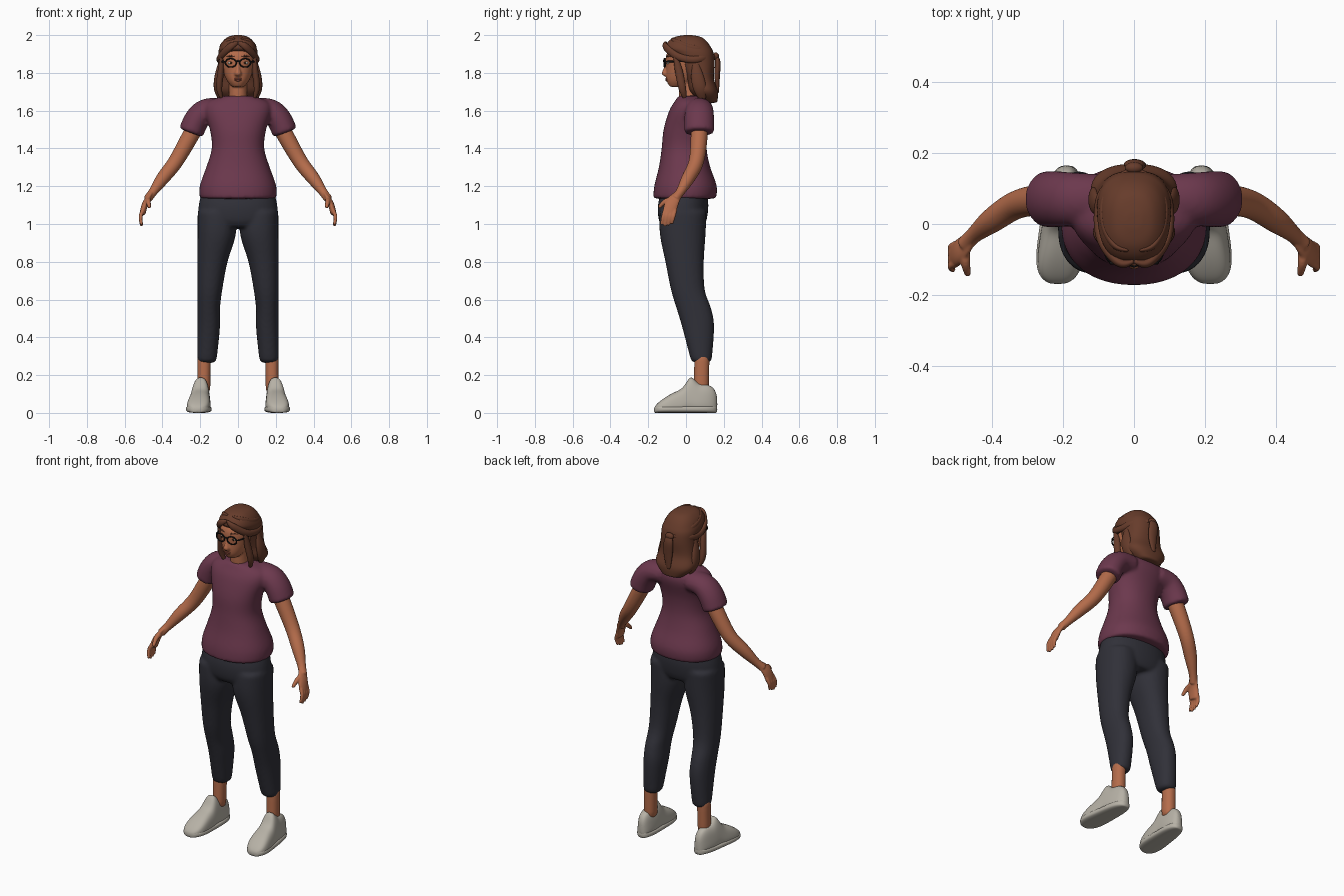
import bpy, bmesh, math
from mathutils import Vector

cube = bpy.data.objects.get("Cube")
if cube:
    bpy.data.objects.remove(cube)


def material(name, red, green, blue):
    mat = bpy.data.materials.new(name)
    mat.diffuse_color = (red, green, blue, 1)
    mat.use_nodes = True
    mat.node_tree.nodes["Principled BSDF"].inputs["Base Color"].default_value = mat.diffuse_color
    return mat


SKIN = material("warm skin", .46, .15, .07)
HAIR = material("brown hair", .135, .045, .024)
SHIRT = material("plum cloth", .15, .04, .075)
CHARCOAL = material("charcoal cloth", .03, .03, .04)
CANVAS = material("pale grey shoe", .47, .44, .38)
BLACK = material("black frame", .01, .01, .01)
WHITE = material("eye white", .7, .66, .6)
IRIS = material("dark iris", .04, .02, .01)
LIP = material("lip", .3, .08, .05)


def spline(rows, steps=4):
    """Pass a smooth curve through every row of values."""
    pts = [Vector(row) for row in rows]
    padded = [pts[0]] + pts + [pts[-1]]
    result = []
    for a, b, c, d in zip(padded, padded[1:], padded[2:], padded[3:]):
        for step in range(steps):
            t = step / steps
            result.append((b * 2 + (c - a) * t + (a * 2 - b * 5 + c * 4 - d) * t * t
                           + (b * 3 - a - c * 3 + d) * t * t * t) / 2)
    return result + [pts[-1]]


def loft(bm, frames, sides, power, mirror):
    """Skin superellipse sections given as centre, first axis, second axis."""
    def bulge(value):
        return math.copysign(abs(value) ** (2 / power), value)

    rings = []
    for centre, u, v in frames:
        ring = []
        for i in range(sides):
            angle = math.tau * (i + .5) / sides
            co = centre + u * bulge(math.cos(angle)) + v * bulge(math.sin(angle))
            ring.append(bm.verts.new((co.x * mirror, co.y, co.z)))
        rings.append(ring)
    for low, high in zip(rings, rings[1:]):
        for i in range(sides):
            j = (i + 1) % sides
            bm.faces.new((low[i], low[j], high[j], high[i]))
    bm.faces.new(rings[0])
    bm.faces.new(rings[-1])


def stack(bm, rows, outer=None, mirror=1, sides=24, power=2.2):
    """Level sections: height, half width, front, back; outer fixes the outside edge."""
    frames = []
    for z, width, front, back in spline(rows):
        x = outer - width if outer else 0
        frames.append((Vector((x, (front + back) / 2, z)), Vector((width, 0, 0)),
                       Vector((0, (back - front) / 2, 0))))
    loft(bm, frames, sides, power, mirror)


def limb(bm, rows, flat=1, mirror=1, sides=12, wide=(0, 1, 0)):
    """Sections square to a path: x, y, z, radius; flat thins them across the wide axis."""
    pts = spline(rows)
    frames = []
    for i, row in enumerate(pts):
        tangent = Vector(pts[min(i + 1, len(pts) - 1)][:3]) - Vector(pts[max(i - 1, 0)][:3])
        tangent.normalize()
        u = Vector(wide)
        u = (u - tangent * u.dot(tangent)).normalized()
        frames.append((Vector(row[:3]), u * row[3], tangent.cross(u) * row[3] * flat))
    loft(bm, frames, sides, 2, mirror)


def finish(name, bm, mat, voxel=0):
    """Make a smooth object; a voxel size merges overlapping pieces."""
    bmesh.ops.recalc_face_normals(bm, faces=bm.faces[:])
    for face in bm.faces:
        face.smooth = True
    mesh = bpy.data.meshes.new(name)
    bm.to_mesh(mesh)
    bm.free()
    mesh.materials.append(mat)
    ob = bpy.data.objects.new(name, mesh)
    bpy.context.collection.objects.link(ob)
    ob.modifiers.new("round", "SUBSURF")
    if voxel:
        merge = ob.modifiers.new("merge", "REMESH")
        merge.mode, merge.voxel_size, merge.use_smooth_shade = "VOXEL", voxel, True
        soften = ob.modifiers.new("soften", "SMOOTH")
        soften.iterations = 3


def strand(name, points, width, mat, flat=.6, mirror=1, wide=(0, 0, 1)):
    """A flat tapered lock through the points."""
    last = len(points) - 1
    rows = [(*point, width * (.4 if i in (0, last) else 1)) for i, point in enumerate(points)]
    bm = bmesh.new()
    limb(bm, rows, flat, mirror, wide=wide)
    finish(name, bm, mat)


def ball(name, location, size, mat):
    bpy.ops.mesh.primitive_uv_sphere_add(segments=20, ring_count=12, location=location)
    ob = bpy.context.object
    ob.name, ob.scale = name, size
    ob.data.materials.append(mat)
    bpy.ops.object.shade_smooth()


SIDES = (("left", 1), ("right", -1))

# Shirt: torso and both sleeves merged
bm = bmesh.new()
stack(bm, [(1.13, .205, -.175, .16), (1.2, .205, -.17, .165), (1.3, .17, -.145, .13),
           (1.4, .14, -.13, .11), (1.5, .15, -.12, .115), (1.6, .18, -.09, .14),
           (1.65, .16, -.06, .13), (1.68, .07, -.04, .1)])
for side, mirror in SIDES:
    limb(bm, [(.08, .07, 1.61, .07), (.17, .07, 1.6, .076), (.22, .07, 1.55, .08), (.25, .07, 1.48, .08)],
         flat=.84, mirror=mirror, sides=24)
finish("shirt", bm, SHIRT, voxel=.01)

# Trousers: hips and both legs merged
bm = bmesh.new()
stack(bm, [(1.18, .19, -.13, .11), (1.1, .21, -.15, .12), (1.02, .21, -.145, .11), (.98, .17, -.12, .09)])
for side, mirror in SIDES:
    stack(bm, [(1.08, .1, -.14, .11), (.95, .103, -.14, .105), (.8, .08, -.11, .095), (.65, .066, -.08, .1),
               (.55, .06, -.05, .135), (.45, .06, -.02, .15), (.26, .05, .03, .135)],
          outer=.215, mirror=mirror)
finish("trousers", bm, CHARCOAL, voxel=.01)


def shoe_frames(grow, cap):
    """Sections from heel to toe: rounded ends, a raised ankle collar, a low toe."""
    frames = []
    for i in range(25):
        t = i / 24
        rounding = (1 - abs(2 * t - 1) ** 4 * .9) ** .5
        width = (.05 + .022 * t) * rounding * grow
        collar = .05 * math.exp(-((t - .42) / .09) ** 2)
        half = min((.16 - .11 * t * t) * rounding ** .5 + collar, cap) / 2
        frames.append((Vector((.19 + .025 * t, .166 - .336 * t, half)), Vector((width, 0, 0)),
                       Vector((0, 0, half))))
    return frames


for side, mirror in SIDES:
    # Arm, palm, fingers and thumb merged
    bm = bmesh.new()
    limb(bm, [(.2, .07, 1.56, .045), (.25, .07, 1.47, .046), (.33, .055, 1.33, .041), (.4, .01, 1.24, .036),
              (.45, -.03, 1.17, .024), (.48, -.06, 1.13, .024)], mirror=mirror, sides=16)
    limb(bm, [(.46, -.04, 1.16, .024), (.49, -.075, 1.11, .037), (.507, -.09, 1.05, .036)],
         flat=.45, mirror=mirror, sides=16)
    for finger in range(4):
        y = -.12 + .018 * finger
        tip = .985 + .008 * abs(finger - 1.2)
        limb(bm, [(.5, y + .01, 1.08, .011), (.516, y, 1.04, .011), (.51, y - .01, tip, .008)], mirror=mirror)
    limb(bm, [(.475, -.07, 1.13, .014), (.475, -.11, 1.12, .014), (.468, -.145, 1.085, .009)],
         mirror=mirror, wide=(1, 0, 0))
    finish(side + "_arm", bm, SKIN, voxel=.0045)

    # Ankle
    bm = bmesh.new()
    stack(bm, [(.32, .036, .045, .125), (.1, .034, .04, .12)], outer=.215, mirror=mirror)
    finish(side + "_ankle", bm, SKIN)

    # Shoe upper, narrowing upwards, and a slightly wider sole
    for part, grow, cap in (("shoe", 1, 1), ("sole", 1.04, .04)):
        bm = bmesh.new()
        loft(bm, shoe_frames(grow, cap), 24, 3, mirror)
        for vert in bm.verts:
            offset = vert.co.x - mirror * .193
            vert.co.x -= offset * 2.6 * max(vert.co.z - .03, 0)
        finish(side + "_" + part, bm, CANVAS)

    # Eye and brow
    ball(side + "_eye", (mirror * .037, -.089, 1.853), (.016, .013, .008), WHITE)
    ball(side + "_iris", (mirror * .037, -.097, 1.853), (.007, .007, .007), IRIS)
    strand(side + "_brow", [(.017, -.104, 1.885), (.04, -.099, 1.89), (.064, -.08, 1.885)],
           .005, HAIR, mirror=mirror)

    # Glasses rim and temple bar
    bpy.ops.mesh.primitive_torus_add(location=(mirror * .038, -.113, 1.853), major_radius=.029,
                                     rotation=(math.pi / 2, 0, mirror * .12), minor_radius=.004,
                                     major_segments=32, minor_segments=8)
    rim = bpy.context.object
    rim.name, rim.scale = side + "_glasses_rim", (1, .78, 1)
    rim.data.materials.append(BLACK)
    bpy.ops.object.shade_smooth()
    strand(side + "_glasses_temple", [(.064, -.11, 1.86), (.08, -.09, 1.86), (.095, 0, 1.86)],
           .005, BLACK, mirror=mirror)

    # Hair locks swept from the parting to the back, and loose ones beside the face
    strand(side + "_front_lock", [(0, -.105, 1.96), (.04, -.11, 1.94), (.09, -.05, 1.89), (.1, .03, 1.87),
                                  (.08, .1, 1.88), (0, .16, 1.89)], .02, HAIR, .7, mirror)
    strand(side + "_upper_lock", [(.015, -.075, 1.98), (.055, -.06, 1.965), (.085, 0, 1.94),
                                  (.08, .08, 1.92), (.02, .14, 1.9)], .018, HAIR, .6, mirror)
    strand(side + "_face_lock", [(.088, -.06, 1.9), (.09, -.04, 1.82), (.1, -.02, 1.72), (.085, -.005, 1.66)],
           .021, HAIR, .8, mirror, wide=(0, 1, 0))
    strand(side + "_back_lock", [(.095, .05, 1.86), (.108, .06, 1.78), (.11, .075, 1.71), (.09, .09, 1.65)],
           .035, HAIR, .5, mirror, wide=(0, 1, 0))

strand("glasses_bridge", [(-.013, -.115, 1.86), (0, -.12, 1.863), (.013, -.115, 1.86)], .005, BLACK)

# Head, nose and neck merged
bm = bmesh.new()
stack(bm, [(1.725, .03, -.085, -.02), (1.76, .06, -.104, .06), (1.82, .082, -.107, .1),
           (1.9, .088, -.105, .11), (1.97, .05, -.05, .06)])
stack(bm, [(1.6, .075, -.02, .1), (1.67, .05, -.037, .08), (1.78, .05, -.04, .075)])
stack(bm, [(1.78, .013, -.11, -.08), (1.795, .02, -.13, -.08), (1.83, .01, -.117, -.08),
           (1.865, .009, -.107, -.08)], sides=12)
finish("head", bm, SKIN, voxel=.005)
ball("upper_lip", (0, -.102, 1.769), (.021, .007, .005), LIP)
ball("lower_lip", (0, -.101, 1.761), (.018, .008, .006), LIP)

# Hair mass from crown to shoulders
bm = bmesh.new()
stack(bm, [(2, .02, -.01, .03), (1.99, .055, -.06, .08), (1.965, .083, -.096, .112), (1.93, .1, -.11, .136),
           (1.9, .105, -.075, .148), (1.85, .104, -.04, .152), (1.77, .11, 0, .148), (1.7, .122, .02, .17),
           (1.64, .06, .08, .165)], sides=28, power=2.4)
finish("hair_mass", bm, HAIR)

# Gathered tail at the back
ball("hair_knot", (0, .158, 1.888), (.026, .017, .02), HAIR)
strand("hair_tail", [(0, .155, 1.9), (0, .168, 1.86), (.005, .165, 1.78), (0, .168, 1.69)],
       .03, HAIR, .5, wide=(1, 0, 0))
